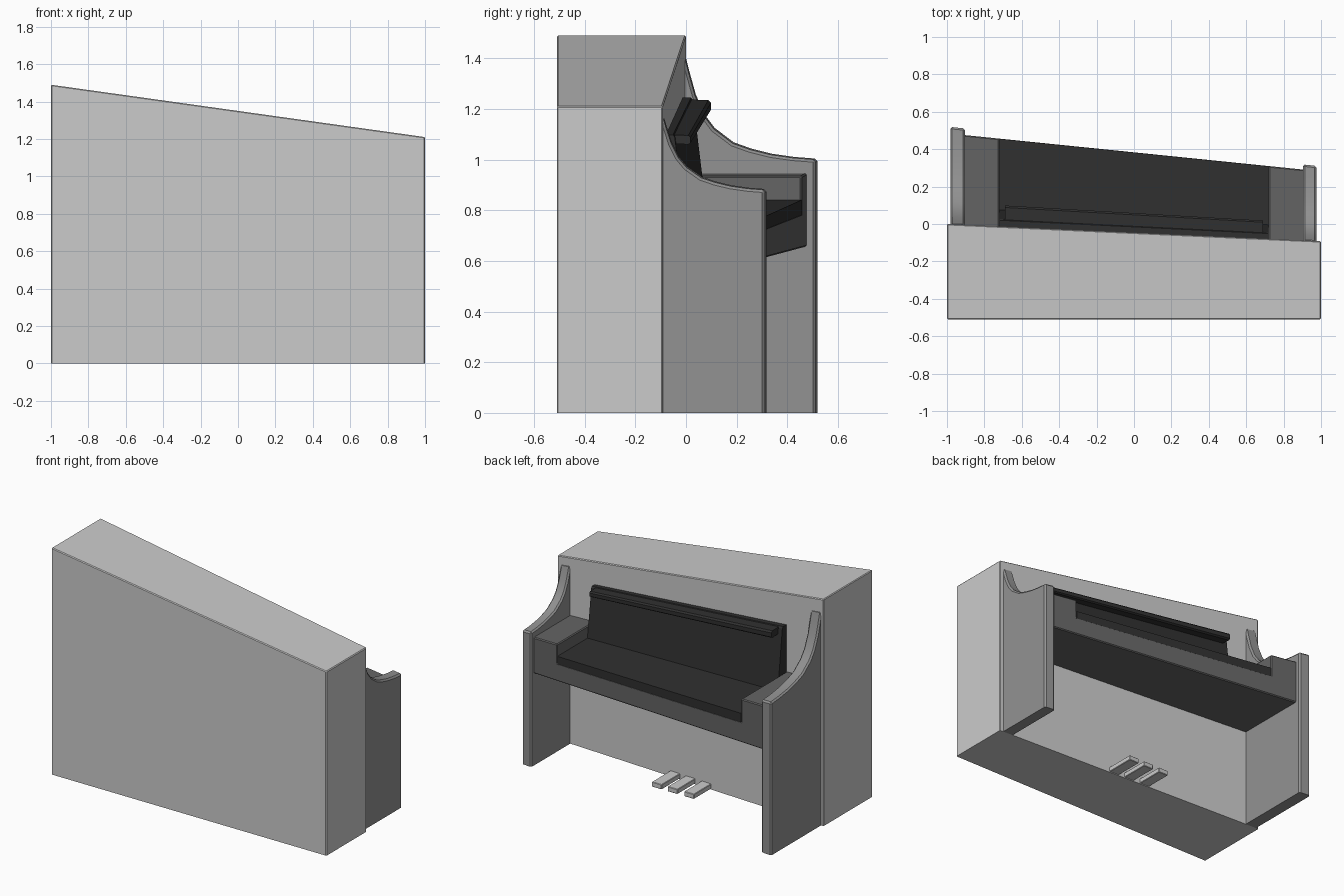
import bpy, bmesh, math
from mathutils import Vector

if "Cube" in bpy.data.objects:
    bpy.data.objects.remove(bpy.data.objects["Cube"])

BACK = -0.51  # flat rear plane, towards which everything tapers


def material(name, v):
    m = bpy.data.materials.new(name)
    m.diffuse_color = (v, v, v, 1)
    m.use_nodes = True
    m.node_tree.nodes["Principled BSDF"].inputs["Base Color"].default_value = m.diffuse_color
    return m


PANEL = material("dark_grey", 0.29)
BED = material("charcoal", 0.13)
BLACK = material("black", 0.03)


def warp(p):
    """Shrink depth and height progressively towards +x (the lopsided shape)."""
    t = (p.x + 1) / 2
    d = p.y - BACK
    y = p.y - t * (0.155 * d + 0.05 * d * d)
    z = p.z - t * 0.126 * p.z ** 2
    return Vector((p.x, y, z))


def prism(name, pts, axis, lo, hi, mat=None, bevel=0, bend=True, smooth=False):
    """Extrude a 2D profile along x (yz profile) or y (xz profile)."""
    bm = bmesh.new()
    if axis == 'X':
        vs = [bm.verts.new((lo, a, b)) for a, b in pts]
        step = (hi - lo, 0, 0)
    else:
        vs = [bm.verts.new((a, lo, b)) for a, b in pts]
        step = (0, hi - lo, 0)
    f = bm.faces.new(vs)
    ext = bmesh.ops.extrude_face_region(bm, geom=[f], use_keep_orig=True)
    new = [g for g in ext['geom'] if isinstance(g, bmesh.types.BMVert)]
    bmesh.ops.translate(bm, verts=new, vec=step)
    bmesh.ops.recalc_face_normals(bm, faces=bm.faces[:])
    if bend:
        for v in bm.verts:
            v.co = warp(v.co)
    if bevel:
        bm.normal_update()
        sharp = [e for e in bm.edges if len(e.link_faces) == 2
                 and e.calc_face_angle(0) > math.radians(50)
                 and max(v.co.z for v in e.verts) > 0.001]
        bmesh.ops.bevel(bm, geom=sharp, offset=bevel, segments=1,
                        affect='EDGES', clamp_overlap=True)
    bmesh.ops.recalc_face_normals(bm, faces=bm.faces[:])
    me = bpy.data.meshes.new(name)
    bm.to_mesh(me)
    bm.free()
    ob = bpy.data.objects.new(name, me)
    bpy.context.collection.objects.link(ob)
    if mat:
        me.materials.append(mat)
    if smooth:
        bpy.ops.object.select_all(action='DESELECT')
        ob.select_set(True)
        bpy.context.view_layer.objects.active = ob
        bpy.ops.object.shade_smooth_by_angle(angle=math.radians(30))
    return ob


def rect(a0, a1, b0, b1):
    return [(a0, b0), (a1, b0), (a1, b1), (a0, b1)]


# Main cabinet
prism("cabinet", rect(BACK, 0, 0, 1.49), 'X', -1, 1, None, 0.005)

# Curved side panels
side = [(-0.03, 0), (0.521, 0), (0.521, 1.005), (0.43, 1.012), (0.34, 1.025),
        (0.26, 1.045), (0.19, 1.07), (0.115, 1.127), (0.075, 1.18),
        (0.04, 1.26), (0.015, 1.35), (0.0, 1.41), (-0.03, 1.41)]
prism("side_panel_left", side, 'X', -0.982, -0.903, PANEL, 0.01, smooth=True)
prism("side_panel_right", side, 'X', 0.903, 0.975, PANEL, 0.01, smooth=True)

# Keybed with a raised cheek block at each end
half = [(0.91, 0.658), (0.91, 0.951), (0.72, 0.951), (0.72, 0.797)]
bed = half + [(-x, z) for x, z in reversed(half)]
prism("keybed", bed, 'Y', -0.12, 0.485, BED, 0.006)

# Closed keyboard cover lying in the recess
prism("keyboard_cover", rect(-0.1, 0.484, 0.79, 0.853), 'X', -0.719, 0.719, BLACK)

# Leaning music desk and its rail
desk = [(-0.03, 0.84), (0.093, 0.84), (0.042, 1.262), (0.034, 1.273), (-0.03, 1.273)]
prism("music_desk", desk, 'X', -0.72, 0.72, BLACK)
rail = [(0.03, 1.222), (0.106, 1.217), (0.117, 1.226), (0.117, 1.255),
        (0.106, 1.266), (0.03, 1.268)]
prism("desk_rail", rail, 'X', -0.69, 0.69, BLACK)

# Three pedals
for i, x in enumerate((-0.12, 0.0, 0.115)):
    prism(f"pedal_{i + 1}", rect(-0.1, 0.14, 0.005, 0.037), 'X',
          x - 0.036, x + 0.036, None, 0.003, bend=False)
